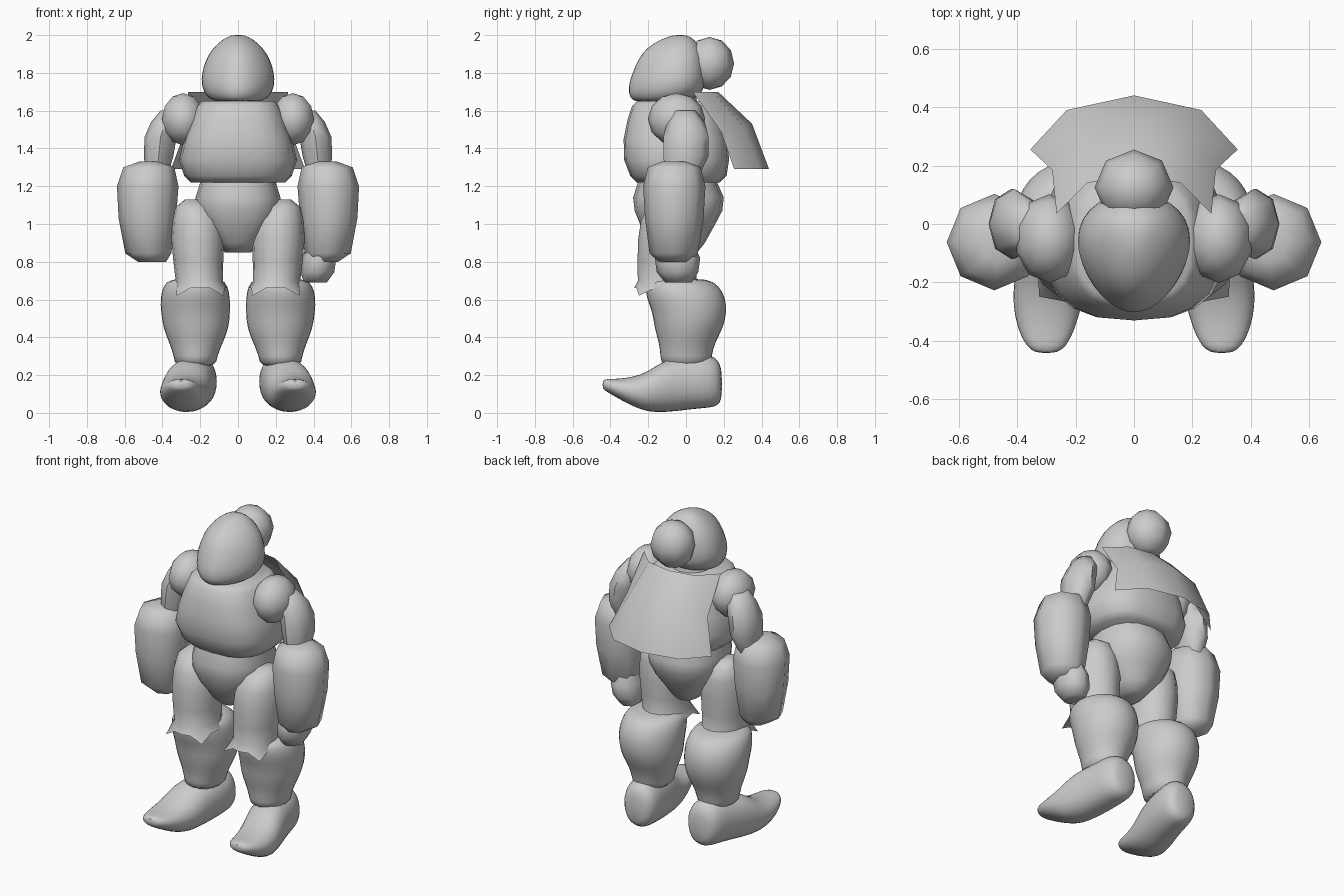
import bpy, bmesh, math
from mathutils import Vector


def finish(name, bm, mirror=False, subdiv=0, angle=60):
    bmesh.ops.recalc_face_normals(bm, faces=bm.faces)
    me = bpy.data.meshes.new(name)
    bm.to_mesh(me)
    bm.free()
    ob = bpy.data.objects.new(name, me)
    bpy.context.collection.objects.link(ob)
    bpy.ops.object.select_all(action='DESELECT')
    ob.select_set(True)
    bpy.context.view_layer.objects.active = ob
    bpy.ops.object.shade_smooth_by_angle(angle=math.radians(angle))
    if mirror:
        ob.modifiers.new("mirror", 'MIRROR').use_mirror_merge = False
    if subdiv:
        m = ob.modifiers.new("subdivision", 'SUBSURF')
        m.levels = m.render_levels = subdiv
    return ob


def loft(name, rows, n=16, axis='z', power=2.0, taper=0.0, caps=True, edit=None, **kw):
    """Rows are (position on axis, centre a, centre b, radius a, radius b)."""
    bm = bmesh.new()
    rings = []
    for t, a, b, ra, rb in rows:
        ring = []
        for k in range(n):
            w = 2 * math.pi * k / n
            c, s = math.cos(w), math.sin(w)
            c = math.copysign(abs(c) ** (2 / power), c)
            s = math.copysign(abs(s) ** (2 / power), s)
            u, v = a + ra * c * (1 + taper * s), b + rb * s
            ring.append(bm.verts.new((u, v, t) if axis == 'z' else (u, t, v)))
        rings.append(ring)
    for lo, hi in zip(rings, rings[1:]):
        for k in range(n):
            j = (k + 1) % n
            bm.faces.new((lo[k], lo[j], hi[j], hi[k]))
    if caps:
        bm.faces.new(rings[0])
        bm.faces.new(rings[-1])
    if edit:
        edit(rings)
    return finish(name, bm, **kw)


def ball(name, centre, radii, segs=10, rings=6, **kw):
    bm = bmesh.new()
    bmesh.ops.create_uvsphere(bm, u_segments=segs, v_segments=rings, radius=1)
    bmesh.ops.scale(bm, vec=Vector(radii), verts=bm.verts)
    bmesh.ops.translate(bm, vec=Vector(centre), verts=bm.verts)
    return finish(name, bm, **kw)


# Egg-shaped head, narrower toward the face, with hair bun and neck
loft("head", [(1.642, 0, -.15, .10, .11), (1.665, 0, -.12, .165, .185),
              (1.73, 0, -.10, .197, .212), (1.80, 0, -.088, .192, .20),
              (1.87, 0, -.077, .172, .182), (1.93, 0, -.065, .135, .15),
              (1.98, 0, -.045, .08, .09), (2.002, 0, -.03, .03, .03)],
     taper=.22, subdiv=1)
ball("hair_bun", (0, .125, 1.85), (.135, .13, .14), 8, 6)
loft("neck", [(1.58, 0, -.04, .13, .11), (1.70, 0, -.05, .10, .10)], n=12)

# Boxy chest and tapering pelvis
loft("chest", [(1.22, 0, -.04, .25, .22), (1.255, 0, -.04, .285, .255),
               (1.34, 0, -.05, .312, .278), (1.45, 0, -.055, .285, .275),
               (1.55, 0, -.06, .25, .25), (1.625, 0, -.06, .22, .225),
               (1.65, 0, -.06, .195, .20)], n=20, power=2.7)
loft("pelvis", [(.85, 0, -.04, .07, .10), (.90, 0, -.045, .11, .145),
                (.99, 0, -.045, .19, .195), (1.07, 0, -.04, .222, .232),
                (1.14, 0, -.04, .225, .24), (1.22, 0, -.045, .20, .21),
                (1.28, 0, -.045, .19, .20)], n=16, power=2.3)

# Arms
ball("shoulder", (.29, -.05, 1.555), (.118, .152, .138), 10, 6, mirror=True)
loft("upper_arm", [(1.60, .36, -.01, .05, .06), (1.54, .385, 0, .075, .10),
                   (1.46, .41, 0, .085, .12), (1.36, .42, 0, .078, .12),
                   (1.26, .43, -.02, .06, .09)], n=8, mirror=True)
loft("forearm", [(.80, .455, -.06, .075, .085), (.845, .475, -.065, .122, .128),
                 (1.03, .48, -.062, .152, .155), (1.20, .478, -.062, .163, .165),
                 (1.30, .472, -.062, .135, .14), (1.33, .465, -.06, .06, .07)],
     n=8, mirror=True)
loft("right_side_fist", [(.69, .41, -.04, .06, .07), (.745, .42, -.045, .09, .11),
                         (.82, .43, -.045, .09, .12), (.91, .43, -.05, .06, .08)], n=8)


# Thighs, ending in a flared hem with two front points
def hem_points(rings):
    for k in (10, 14):
        co = rings[0][k].co
        co.z -= .04
        co.y -= .025
        co.x += .025 * (1 if k == 14 else -1)


loft("thigh", [(.66, .20, -.10, .14, .175), (.70, .205, -.10, .125, .155),
               (.80, .21, -.10, .132, .157), (.92, .213, -.095, .14, .158),
               (1.02, .215, -.09, .132, .148), (1.09, .23, -.08, .10, .12),
               (1.13, .24, -.07, .04, .05)],
     edit=hem_points, mirror=True)

# Boots: calf shaft and upturned foot
loft("boot_shaft", [(.24, .225, 0, .115, .135), (.30, .225, 0, .115, .138),
                    (.37, .222, .005, .145, .15), (.45, .222, .015, .178, .187),
                    (.53, .225, .02, .187, .20), (.61, .227, .0, .19, .215),
                    (.67, .225, -.02, .175, .20), (.715, .222, -.04, .145, .165)],
     subdiv=1, mirror=True)
loft("boot_foot", [(-.443, .30, .15, .035, .022), (-.42, .30, .147, .07, .035),
                   (-.36, .30, .128, .10, .052), (-.28, .297, .112, .12, .08),
                   (-.20, .285, .11, .13, .108), (-.11, .265, .145, .132, .145),
                   (0, .24, .155, .125, .142), (.09, .227, .168, .12, .145),
                   (.16, .22, .165, .105, .138), (.193, .22, .15, .06, .085)],
     axis='y', power=2.2, subdiv=1, mirror=True)

# Short cape: a single sheet, half modelled and mirrored
half = [[(0, .17, 1.70), (.16, .14, 1.70), (.265, .035, 1.70)],
        [(0, .35, 1.53), (.20, .30, 1.52), (.28, .185, 1.49)],
        [(0, .44, 1.29), (.23, .39, 1.29), (.355, .255, 1.29)]]
bm = bmesh.new()
grid = [[bm.verts.new(p) for p in row] for row in half]
for r in range(2):
    for c in range(2):
        bm.faces.new((grid[r][c], grid[r + 1][c], grid[r + 1][c + 1], grid[r][c + 1]))
cape = finish("cape", bm, mirror=True)
cape.modifiers["mirror"].use_mirror_merge = True
